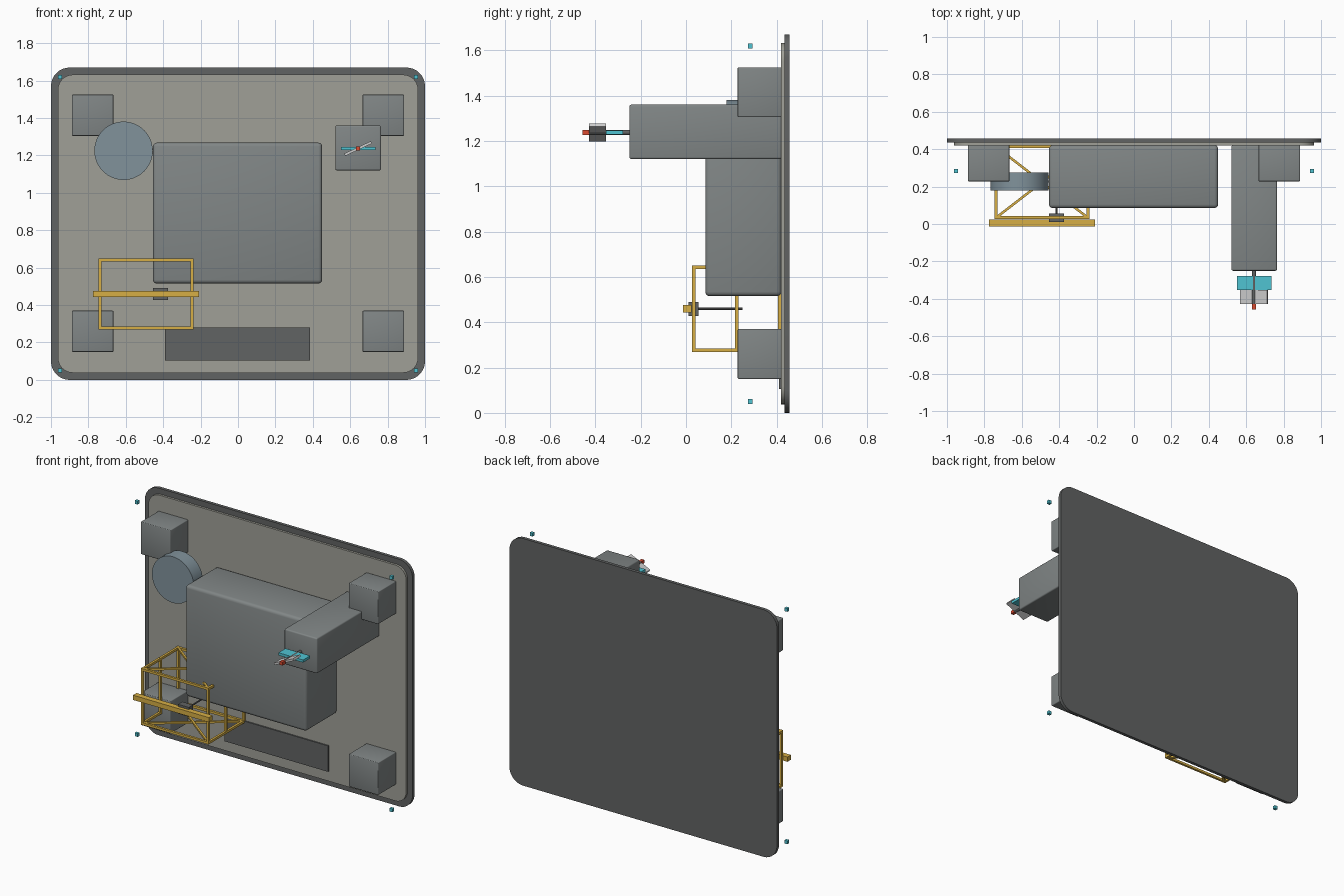
import bpy, bmesh, math
from mathutils import Vector, Matrix

if "Cube" in bpy.data.objects:
    bpy.data.objects.remove(bpy.data.objects["Cube"])


def mat(name, *rgb):
    m = bpy.data.materials.new(name)
    m.diffuse_color = (*rgb, 1)
    m.use_nodes = True
    m.node_tree.nodes["Principled BSDF"].inputs["Base Color"].default_value = m.diffuse_color
    return m


BODY = mat("body_grey", 0.22, 0.24, 0.24)
DARK = mat("dark_grey", 0.12, 0.125, 0.125)
PANEL = mat("warm_grey", 0.35, 0.35, 0.31)
BLUE = mat("blue_grey", 0.22, 0.29, 0.33)
GOLD = mat("gold", 0.68, 0.43, 0.06)
CYAN = mat("cyan", 0.08, 0.55, 0.65)
PALE = mat("pale_grey", 0.55, 0.55, 0.55)
RED = mat("red", 0.7, 0.07, 0.03)


def finish(name, bm, m, smooth=False):
    bmesh.ops.recalc_face_normals(bm, faces=bm.faces)
    me = bpy.data.meshes.new(name)
    bm.to_mesh(me)
    bm.free()
    ob = bpy.data.objects.new(name, me)
    bpy.context.collection.objects.link(ob)
    me.materials.append(m)
    if smooth:
        bpy.ops.object.select_all(action='DESELECT')
        ob.select_set(True)
        bpy.context.view_layer.objects.active = ob
        bpy.ops.object.shade_smooth_by_angle(angle=math.radians(35))
    return ob


def box(name, x, y, z, m, bevel=0, corner=0, tilt=0):
    """Box from ranges; bevel rounds all edges, corner only those along y."""
    bm = bmesh.new()
    bmesh.ops.create_cube(bm, size=1)
    bmesh.ops.scale(bm, verts=bm.verts, vec=(x[1] - x[0], y[1] - y[0], z[1] - z[0]))
    if bevel or corner:
        edges = [e for e in bm.edges if bevel or
                 abs(e.verts[0].co.y - e.verts[1].co.y) > 1e-5]
        bmesh.ops.bevel(bm, geom=edges, offset=bevel or corner, segments=3 if bevel else 8,
                        profile=0.5, affect='EDGES')
    bmesh.ops.rotate(bm, verts=bm.verts, matrix=Matrix.Rotation(tilt, 3, 'Y'))
    bmesh.ops.translate(bm, verts=bm.verts, vec=[sum(r) / 2 for r in (x, y, z)])
    return finish(name, bm, m, bool(bevel or corner))


def rod(bm, a, b, r, r2=None, sides=8):
    a, b = Vector(a), Vector(b)
    d = b - a
    mx = Matrix.Translation((a + b) / 2) @ d.to_track_quat('Z', 'Y').to_matrix().to_4x4()
    if sides == 4:
        mx = mx @ Matrix.Rotation(math.pi / 4, 4, 'Z')
    bmesh.ops.create_cone(bm, cap_ends=True, segments=sides, radius1=r,
                          radius2=r if r2 is None else r2, depth=d.length, matrix=mx)


# Mounting plate, raised panel and lower vent plate
box("back_plate", (-1, 1), (0.435, 0.457), (0, 1.67), DARK, corner=0.1)
box("front_panel", (-0.963, 0.963), (0.42, 0.436), (0.038, 1.632), PANEL, corner=0.08)
box("vent_plate", (-0.39, 0.385), (0.411, 0.421), (0.105, 0.28), DARK)

# Main housing and projecting arm
box("main_housing", (-0.455, 0.45), (0.085, 0.421), (0.515, 1.268), BODY, bevel=0.02)
box("arm_housing", (0.52, 0.765), (-0.25, 0.421), (1.12, 1.36), BODY, bevel=0.009)

# Corner blocks and floating corner markers
for side, sx in (("left", -1), ("right", 1)):
    for level, zc, zm in (("lower", 0.26, 0.05), ("upper", 1.415, 1.62)):
        cx, mx = 0.777 * sx, 0.952 * sx
        box(f"corner_block_{level}_{side}", (cx - 0.111, cx + 0.111), (0.228, 0.421),
            (zc - 0.11, zc + 0.11), BODY, bevel=0.005)
        box(f"corner_marker_{level}_{side}", (mx - 0.011, mx + 0.011), (0.273, 0.293),
            (zm - 0.011, zm + 0.011), CYAN)

# Round drum with two prongs into the housing
bm = bmesh.new()
rod(bm, (-0.612, 0.178, 1.225), (-0.612, 0.276, 1.225), 0.156, sides=64)
finish("drum", bm, BLUE, True)
bm = bmesh.new()
for s in (-1, 1):
    rod(bm, (-0.505, 0.227, 1.225 + s * 0.012), (-0.445, 0.227, 1.225 + s * 0.009), 0.006)
finish("drum_prongs", bm, PALE, True)

# Shaft with crossed blades and tip on the arm
bm = bmesh.new()
rod(bm, (0.642, -0.23, 1.237), (0.642, -0.435, 1.237), 0.011, sides=16)
finish("blade_shaft", bm, DARK, True)
box("rear_blade", (0.55, 0.734), (-0.353, -0.278), (1.228, 1.246), CYAN)
box("front_blade", (0.563, 0.721), (-0.428, -0.353), (1.23, 1.244), PALE,
    tilt=math.radians(-25))
box("blade_tip", (0.631, 0.653), (-0.457, -0.427), (1.226, 1.248), RED)

# Gold open cage: two side frames, mid posts and crossed braces
X0, X1, Y0, YM, Y1, Z0, Z1 = -0.737, -0.247, 0.034, 0.223, 0.413, 0.277, 0.642
R = 0.011
bm = bmesh.new()
for x in (X0, X1):
    for y in (Y0, YM, Y1):
        rod(bm, (x, y, Z0 - 0.008), (x, y, Z1 + 0.008), R, sides=4)
    for z in (Z0, Z1):
        rod(bm, (x, Y0, z), (x, Y1, z), R, sides=4)
for z in (Z0, Z1):
    for y in (Y0, Y1):
        rod(bm, (X0, y, z), (X1, y, z), R, sides=4)
    rod(bm, (X0, Y0, z), (X1, Y1, z), R * 0.85, sides=4)
    rod(bm, (X1, Y0, z), (X0, Y1, z), R * 0.85, sides=4)
finish("cage", bm, GOLD)

# Front rail with its clamp and push rod
box("cage_rail", (-0.775, -0.208), (-0.014, 0.024), (0.443, 0.475), GOLD)
box("rail_clamp", (-0.455, -0.375), (0.01, 0.055), (0.427, 0.49), DARK)
bm = bmesh.new()
rod(bm, (-0.415, 0.03, 0.459), (-0.415, 0.25, 0.459), 0.005)
finish("push_rod", bm, DARK, True)
